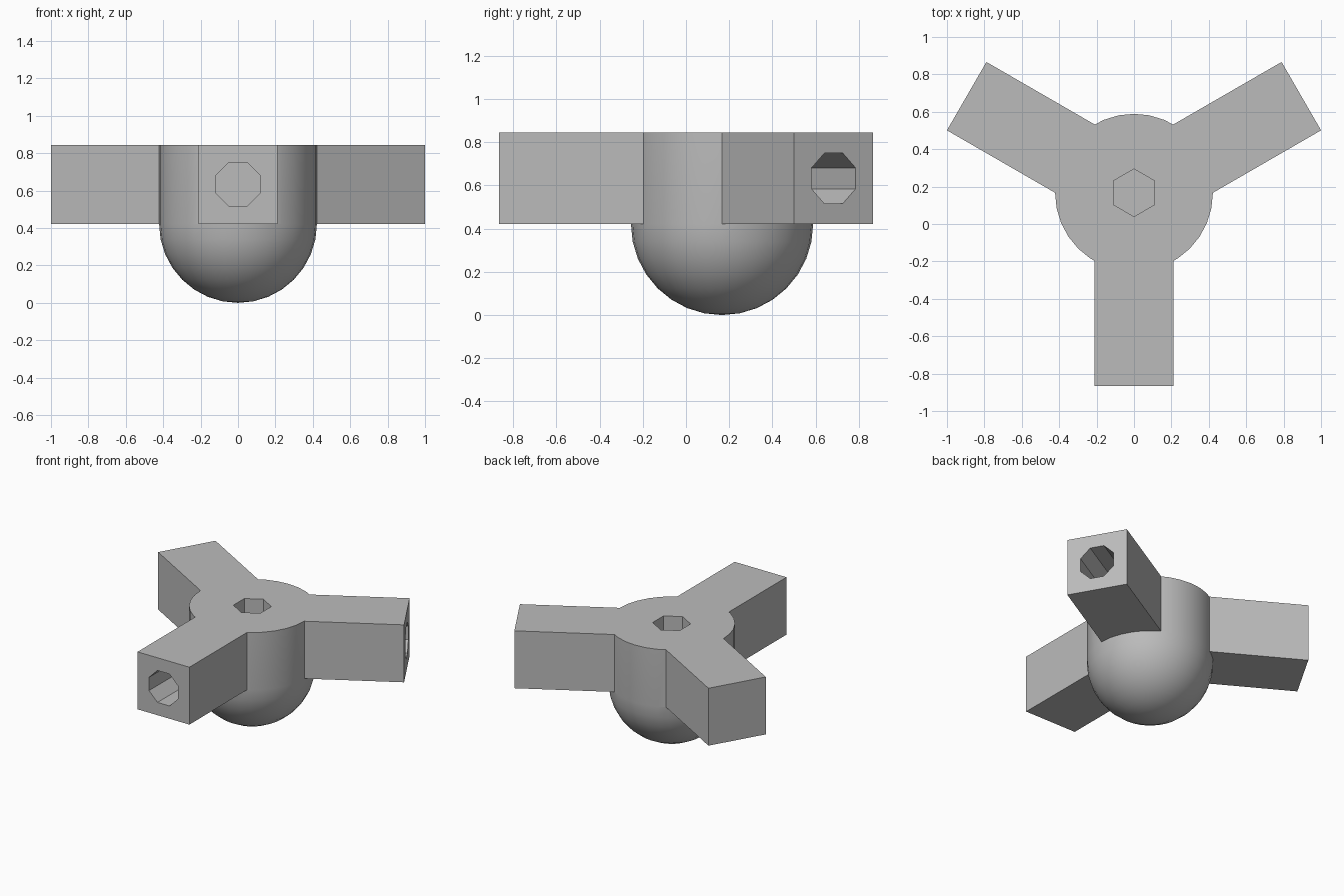
import bpy, bmesh, math
from mathutils import Matrix, Vector

cube = bpy.data.objects.get("Cube")
if cube:
    bpy.data.objects.remove(cube, do_unlink=True)

CENTRE_Y = 0.167            # hub axis
R = 0.422                   # hub radius, also arm width and height
TOP = 2 * R
REACH = 1.033               # hub axis to arm tip
HOLE_R = 0.127
ARM_Z = 1.5 * R
ARM_ANGLES = [math.radians(a) for a in (-90, 30, 150)]

grey = bpy.data.materials.new("plain grey")
grey.use_nodes = True
COLOUR = (0.5, 0.5, 0.5, 1)
grey.diffuse_color = COLOUR
grey.node_tree.nodes["Principled BSDF"].inputs["Base Color"].default_value = COLOUR


def add_object(name, bm):
    bmesh.ops.recalc_face_normals(bm, faces=bm.faces)
    mesh = bpy.data.meshes.new(name)
    bm.to_mesh(mesh)
    bm.free()
    mesh.materials.append(grey)
    obj = bpy.data.objects.new(name, mesh)
    bpy.context.collection.objects.link(obj)
    return obj


def prism(name, sides, turn, start, end, place):
    """Regular prism along local z from start to end."""
    bm = bmesh.new()
    bmesh.ops.create_cone(bm, cap_ends=True, segments=sides, radius1=HOLE_R,
                          radius2=HOLE_R, depth=end - start)
    bm.transform(place @ Matrix.Translation((0, 0, (start + end) / 2))
                 @ Matrix.Rotation(turn, 4, 'Z'))
    return add_object(name, bm)


def combine(target, other, operation):
    mod = target.modifiers.new(other.name, 'BOOLEAN')
    mod.operation = operation
    mod.solver = 'EXACT'
    mod.object = other
    bpy.context.view_layer.objects.active = target
    bpy.ops.object.modifier_apply(modifier=mod.name)
    bpy.data.objects.remove(other, do_unlink=True)


# Round-bottomed hub, turned from a profile
bm = bmesh.new()
steps = 8
points = [(R * math.sin(i * math.pi / 2 / steps), R - R * math.cos(i * math.pi / 2 / steps))
          for i in range(steps + 1)] + [(R, TOP), (0, TOP)]
verts = [bm.verts.new((x, 0, z)) for x, z in points]
edges = [bm.edges.new(pair) for pair in zip(verts, verts[1:])]
bmesh.ops.spin(bm, geom=verts + edges, axis=(0, 0, 1), cent=(0, 0, 0),
               angle=math.tau, steps=32, use_merge=True)
bmesh.ops.remove_doubles(bm, verts=bm.verts, dist=1e-4)
bmesh.ops.dissolve_limit(bm, angle_limit=0.01, verts=bm.verts, edges=bm.edges)
bm.transform(Matrix.Translation((0, CENTRE_Y, 0)))
hub = add_object("three_armed_hub", bm)

# Three square arms, each with an octagonal socket in its tip
sockets = []
for angle in ARM_ANGLES:
    place = Matrix.Translation((0, CENTRE_Y, ARM_Z)) @ Matrix.Rotation(angle, 4, 'Z')
    bm = bmesh.new()
    bmesh.ops.create_cube(bm, size=1)
    bm.transform(place @ Matrix.Translation((REACH / 2, 0, 0))
                 @ Matrix.Diagonal(Vector((REACH, R, R, 1))))
    combine(hub, add_object("arm", bm), 'UNION')
    sockets.append(prism("arm_socket", 8, math.pi / 8, REACH - 0.5, REACH + 0.1,
                         place @ Matrix.Rotation(math.pi / 2, 4, 'Y')))

# Hexagonal socket in the top
sockets.append(prism("top_socket", 6, 0, TOP - R, TOP + 0.1,
                     Matrix.Translation((0, CENTRE_Y, 0))))
for socket in sockets:
    combine(hub, socket, 'DIFFERENCE')

# Merge the flat top into one face, keep only the hub curve smooth
bm = bmesh.new()
bm.from_mesh(hub.data)
bmesh.ops.remove_doubles(bm, verts=bm.verts, dist=1e-4)
bmesh.ops.dissolve_limit(bm, angle_limit=0.01, verts=bm.verts, edges=bm.edges)
bm.to_mesh(hub.data)
bm.free()
bpy.ops.object.select_all(action='DESELECT')
hub.select_set(True)
bpy.context.view_layer.objects.active = hub
bpy.ops.object.shade_smooth_by_angle(angle=math.radians(30))
